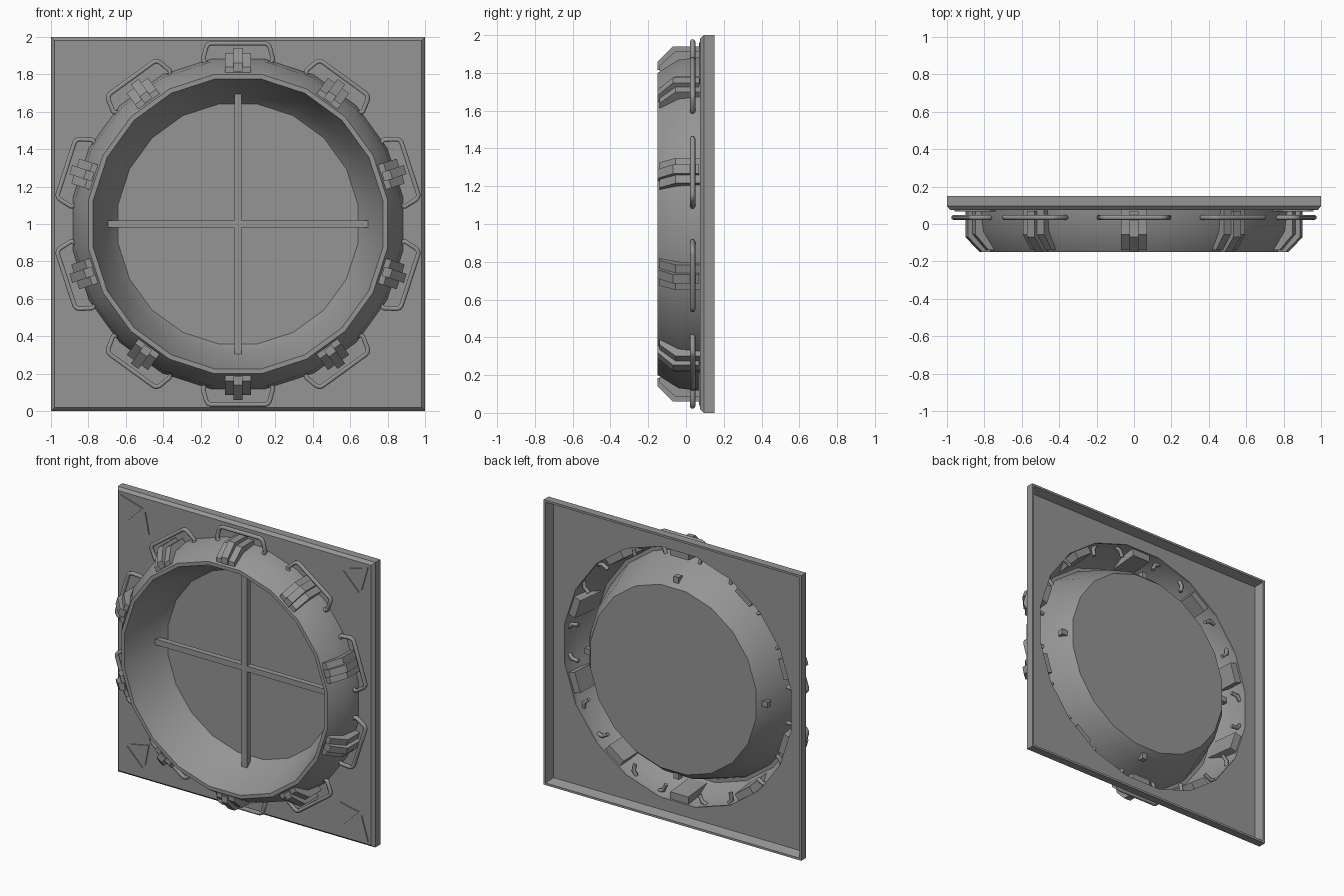
import bpy, bmesh
from math import sin, cos, pi, radians

if "Cube" in bpy.data.objects:
    bpy.data.objects.remove(bpy.data.objects["Cube"])

SIDES = 20
GREY = (0.3, 0.3, 0.3, 1)
metal = bpy.data.materials.new("grey_metal")
metal.use_nodes = True
metal.diffuse_color = GREY
metal.node_tree.nodes["Principled BSDF"].inputs["Base Color"].default_value = GREY


def place(angle, r, t, y):
    """Point at radius r and sideways offset t around the window centre."""
    return (r * cos(angle) - t * sin(angle), y, 1 + r * sin(angle) + t * cos(angle))


def finish(name, bm, smooth=False):
    bmesh.ops.recalc_face_normals(bm, faces=bm.faces)
    mesh = bpy.data.meshes.new(name)
    bm.to_mesh(mesh)
    bm.free()
    mesh.materials.append(metal)
    ob = bpy.data.objects.new(name, mesh)
    bpy.context.collection.objects.link(ob)
    if smooth:
        bpy.ops.object.select_all(action="DESELECT")
        ob.select_set(True)
        bpy.context.view_layer.objects.active = ob
        bpy.ops.object.shade_smooth_by_angle(angle=radians(35))
    return ob


def loop(bm, size, y, square=False):
    verts = []
    for k in range(SIDES):
        a = (k + 0.5) * 2 * pi / SIDES
        r = size / max(abs(cos(a)), abs(sin(a))) if square else size
        verts.append(bm.verts.new(place(a, r, 0, y)))
    return verts


def bridge(bm, a, b):
    for k in range(SIDES):
        n = (k + 1) % SIDES
        bm.faces.new((a[k], a[n], b[n], b[k]))


def prism(bm, near, far):
    a = [bm.verts.new(p) for p in near]
    b = [bm.verts.new(p) for p in far]
    bm.faces.new(a)
    bm.faces.new(b[::-1])
    for k in range(len(a)):
        n = (k + 1) % len(a)
        bm.faces.new((a[k], b[k], b[n], a[n]))


# Square wall panel: bevelled front, hollow back with a lip, round hole
bm = bmesh.new()
sections = [(0.89, 0.075, False), (0.982, 0.075, True), (1, 0.095, True),
            (1, 0.15, True), (0.985, 0.15, True), (0.965, 0.09, True),
            (0.89, 0.09, False)]
loops = [loop(bm, *s) for s in sections]
for a, b in zip(loops, loops[1:] + loops[:1]):
    bridge(bm, a, b)
finish("wall_panel", bm)

# Round window frame: thin skin, outer wall, lip and inner cone
bm = bmesh.new()
profile = [(0.895, 0.08), (0.88, -0.04), (0.81, -0.15), (0.785, -0.15),
           (0.70, 0.08), (0.65, 0.14)]
loops = [loop(bm, *p) for p in profile]
for a, b in zip(loops, loops[1:]):
    bridge(bm, a, b)
finish("window_frame", bm, True)

# Window pane
bm = bmesh.new()
bm.faces.new(loop(bm, 0.65, 0.14))
finish("window_pane", bm)

# Crossed window bars
bm = bmesh.new()
for a in (0, pi / 2):
    corners = [(-0.71, -0.02), (0.71, -0.02), (0.71, 0.02), (-0.71, 0.02)]
    prism(bm, [place(a, r, t, 0.07) for r, t in corners],
          [place(a, r, t, 0.11) for r, t in corners])
finish("window_bars", bm)

# Clamps and handles around the frame
rib = [(0.94, 0.07), (0.94, -0.07), (0.86, -0.15), (0.815, -0.15), (0.83, 0.07)]
pad = [(0.915, 0.075), (0.915, -0.055), (0.84, -0.14), (0.81, -0.14), (0.83, 0.075)]
half_handle = [(0.13, 0.81), (0.15, 0.855), (0.18, 0.865), (0.187, 0.88),
               (0.17, 0.945), (0.16, 0.96), (0.145, 0.966)]
path = [(-t, r) for t, r in half_handle] + half_handle[::-1]
for i in range(10):
    a = radians(18 + 36 * i)
    bm = bmesh.new()
    for shape, half in ((rib, 0.025), (pad, 0.07)):
        prism(bm, [place(a, r, -half, y) for r, y in shape],
              [place(a, r, half, y) for r, y in shape])
    finish(f"clamp_{i + 1}", bm)

    curve = bpy.data.curves.new(f"handle_{i + 1}", "CURVE")
    curve.dimensions = "3D"
    curve.bevel_depth = 0.014
    curve.bevel_resolution = 1
    curve.use_fill_caps = True
    spline = curve.splines.new("POLY")
    spline.points.add(len(path) - 1)
    for point, (t, r) in zip(spline.points, path):
        point.co = (*place(a, r, t, 0.035), 1)
    curve.materials.append(metal)
    handle = bpy.data.objects.new(f"handle_{i + 1}", curve)
    bpy.context.collection.objects.link(handle)

# Raised triangle pairs in the panel corners
bm = bmesh.new()
outer_tri = [(0.96, 0.96), (0.79, 0.91), (0.91, 0.79)]
inner_tri = [(0.74, 0.74), (0.77, 0.89), (0.89, 0.77)]
for sx in (-1, 1):
    for sz in (-1, 1):
        for tri in (outer_tri, inner_tri):
            prism(bm, [(sx * x, 0.068, 1 + sz * z) for x, z in tri],
                  [(sx * x, 0.076, 1 + sz * z) for x, z in tri])
finish("corner_triangles", bm)
